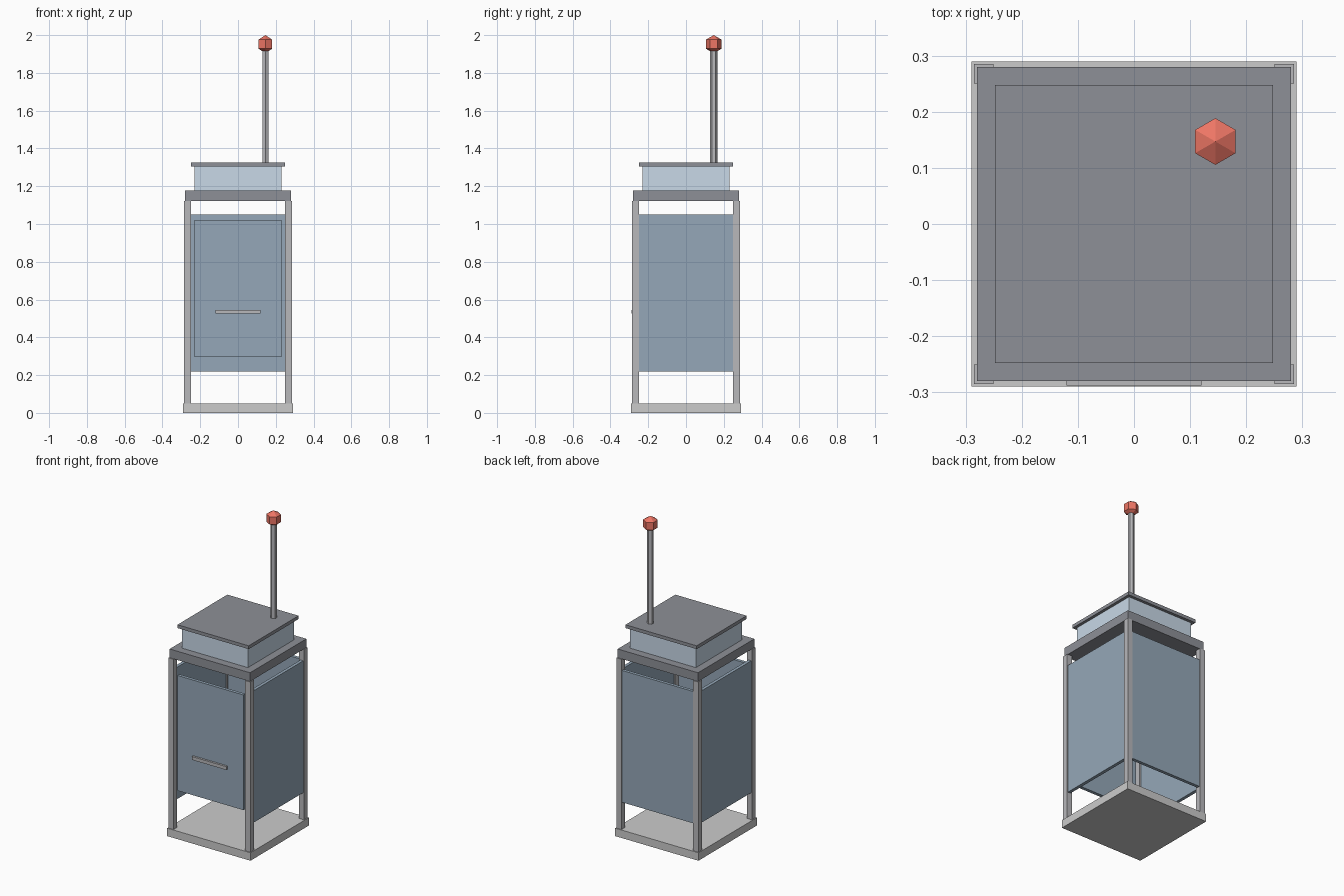
import bpy, bmesh
from mathutils import Matrix, Vector

if "Cube" in bpy.data.objects:
    bpy.data.objects.remove(bpy.data.objects["Cube"])


def material(name, rgb):
    m = bpy.data.materials.new(name)
    m.diffuse_color = (*rgb, 1)
    m.use_nodes = True
    m.node_tree.nodes["Principled BSDF"].inputs["Base Color"].default_value = m.diffuse_color
    return m


PANEL = material("blue_panel", (0.30, 0.39, 0.48))
GLASS = material("pale_glass", (0.58, 0.69, 0.80))
ROOF = material("dark_roof", (0.27, 0.28, 0.31))
METAL = material("metal", (0.48, 0.48, 0.50))
RED = material("red", (0.85, 0.18, 0.13))


def finish(name, bm, mat=None):
    me = bpy.data.meshes.new(name)
    bm.to_mesh(me)
    bm.free()
    ob = bpy.data.objects.new(name, me)
    if mat:
        me.materials.append(mat)
    bpy.context.collection.objects.link(ob)
    return ob


def box(name, x, y, z, mat=None):
    """Box from (min, max) ranges."""
    lo, hi = Vector((x[0], y[0], z[0])), Vector((x[1], y[1], z[1]))
    bm = bmesh.new()
    bmesh.ops.create_cube(bm, size=1, matrix=Matrix.Translation((lo + hi) / 2)
                          @ Matrix.Diagonal((*(hi - lo), 1)))
    return finish(name, bm, mat)


def slab(name, half, z, mat=None):
    return box(name, (-half, half), (-half, half), z, mat)


# Floor plate
slab("base", 0.29, (0, 0.05))

# Four corner posts
for sx, lr in ((-1, "left"), (1, "right")):
    for sy, fb in ((-1, "front"), (1, "back")):
        xs = sorted((sx * 0.25, sx * 0.285))
        ys = sorted((sy * 0.25, sy * 0.285))
        box(f"{fb}_{lr}_post", xs, ys, (0.05, 1.122), METAL)

# Side and back panels, flush with the posts
for s, lr in ((-1, "left"), (1, "right")):
    box(f"{lr}_panel", sorted((s * 0.26, s * 0.28)), (-0.25, 0.25), (0.22, 1.05), PANEL)
box("back_panel", (-0.25, 0.25), (0.26, 0.28), (0.22, 1.05), PANEL)

# Smaller front door with push bar
box("door", (-0.23, 0.23), (-0.275, -0.255), (0.297, 1.022), PANEL)
box("door_handle", (-0.12, 0.12), (-0.288, -0.272), (0.525, 0.546), METAL)

# Roof frame, sign box and lid
slab("roof", 0.28, (1.122, 1.177), ROOF)
slab("sign_box", 0.23, (1.177, 1.305), GLASS)
slab("lid", 0.248, (1.305, 1.326), ROOF)

# Antenna with low-poly beacon
bm = bmesh.new()
bmesh.ops.create_cone(bm, cap_ends=True, segments=6, radius1=0.019, radius2=0.019,
                      depth=0.62, matrix=Matrix.Translation((0.145, 0.147, 1.63)))
finish("antenna", bm, METAL)
bm = bmesh.new()
bmesh.ops.create_uvsphere(bm, u_segments=6, v_segments=3, radius=0.048,
                          matrix=Matrix.Translation((0.145, 0.147, 1.952)))
finish("beacon", bm, RED)
